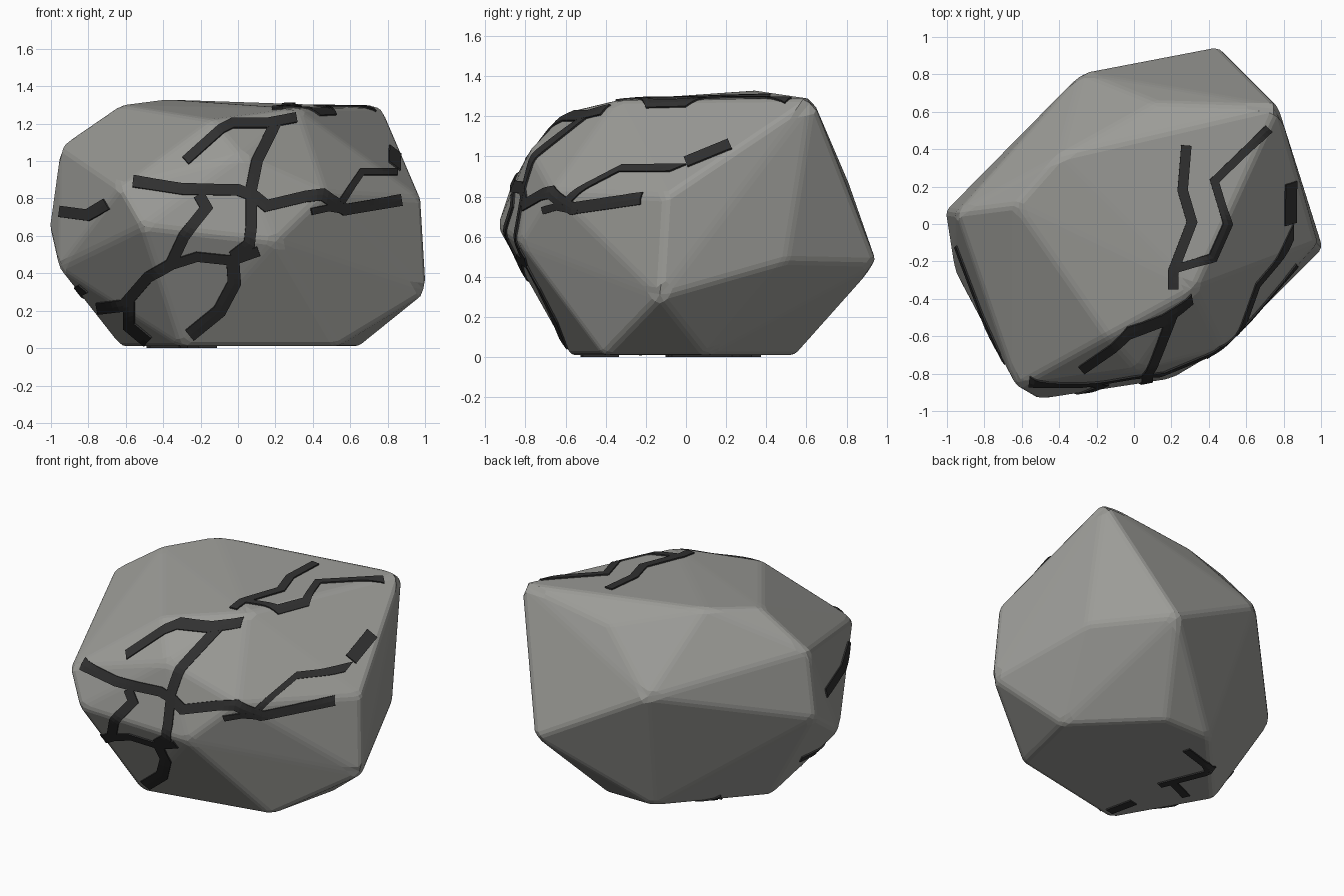
import bpy, bmesh
from mathutils import Vector
from mathutils.bvhtree import BVHTree

if "Cube" in bpy.data.objects:
    bpy.data.objects.remove(bpy.data.objects["Cube"])


def material(name, c):
    m = bpy.data.materials.new(name)
    m.diffuse_color = (*c, 1)
    m.use_nodes = True
    m.node_tree.nodes["Principled BSDF"].inputs["Base Color"].default_value = m.diffuse_color
    return m


def add_object(name, bm, mat):
    me = bpy.data.meshes.new(name)
    bm.to_mesh(me)
    me.materials.append(mat)
    ob = bpy.data.objects.new(name, me)
    bpy.context.collection.objects.link(ob)
    return ob


# boulder: convex hull of its corner points, with softened edges
corners = [
    (.77, .63, 1.29), (.32, -.35, 1.28), (-.4, .36, 1.33), (-.63, .1, 1.30),
    (-.14, -.6, 1.22), (.12, .65, 1.2), (-.28, .81, .87), (.45, .95, .47),
    (.79, .5, .48), (1.01, -.13, .3), (.98, -.1, .8), (.47, -.67, .83),
    (.2, -.83, .57), (-.51, -.94, .65), (-.63, -.87, .86), (.02, -.78, 1.03),
    (-.95, .06, 1.08), (-1.01, .07, .65), (-.96, -.25, .43),
    (.65, .1, .01), (.53, -.41, .01), (-.3, -.58, .01), (-.63, 0, .01),
    (-.14, .54, .01), (.2, .54, .01)]
bm = bmesh.new()
for c in corners:
    bm.verts.new(c)
hull = bmesh.ops.convex_hull(bm, input=bm.verts)
bmesh.ops.dissolve_limit(bm, angle_limit=0.02, verts=bm.verts, edges=bm.edges)
bmesh.ops.bevel(bm, geom=list(bm.edges), offset=.025, segments=2, profile=.5,
                affect='EDGES', clamp_overlap=True)
bmesh.ops.recalc_face_normals(bm, faces=bm.faces)
boulder = add_object("boulder", bm, material("stone", (.33, .33, .31)))
tree = BVHTree.FromBMesh(bm)

# view name -> map from drawing plane to ray start, and ray direction
views = {
    "front": (lambda a, b: Vector((a, -3, b)), Vector((0, 1, 0))),
    "right": (lambda a, b: Vector((3, a, b)), Vector((-1, 0, 0))),
    "left": (lambda a, b: Vector((-3, a, b)), Vector((1, 0, 0))),
    "top": (lambda a, b: Vector((a, b, 4)), Vector((0, 0, -1))),
    "bottom": (lambda a, b: Vector((a, b, -3)), Vector((0, 0, 1)))}
dark = material("crack_dark", (.03, .03, .03))


def crack(name, view, path, width):
    """Drape a mitred ribbon over the boulder along a drawn path."""
    start, ray = views[view]
    pts = [Vector(p) for p in path]
    dirs = [(q - p).normalized() for p, q in zip(pts, pts[1:])]
    sides = []
    for i in range(len(pts)):
        d = (dirs[max(i - 1, 0)] + dirs[min(i, len(dirs) - 1)]).normalized()
        k = max(.6, d.dot(dirs[min(i, len(dirs) - 1)]))
        sides.append(Vector((-d.y, d.x)) * width / 2 / k)
    cm = bmesh.new()
    prev = None
    for i in range(len(dirs)):
        n = max(2, int((pts[i + 1] - pts[i]).length / .025))
        for j in range(n + 1 if i == len(dirs) - 1 else n):
            p = pts[i].lerp(pts[i + 1], j / n)
            s = sides[i].lerp(sides[i + 1], j / n)
            row = []
            for k in (-1, 0, 1):
                q = p + s * k
                hit, nor, _, _ = tree.ray_cast(start(q.x, q.y), ray)
                if hit:
                    row.append(cm.verts.new(hit + nor * .009))
            if len(row) < 3:
                prev = None
                continue
            if prev:
                for k in (0, 1):
                    cm.faces.new((prev[k], row[k], row[k + 1], prev[k + 1]))
            prev = row
    bmesh.ops.delete(cm, geom=[v for v in cm.verts if not v.link_faces], context='VERTS')
    bmesh.ops.recalc_face_normals(cm, faces=cm.faces)
    # make every ribbon face outward from the rock
    for f in cm.faces:
        if f.normal.dot(f.calc_center_median() - Vector((0, 0, .65))) < 0:
            f.normal_flip()
    ob = add_object(name, cm, dark)
    mod = ob.modifiers.new("thickness", 'SOLIDIFY')
    mod.thickness = .014


# front cracks
crack("crack_upper", "front", [(-.28, 1.0), (-.09, 1.17), (-.03, 1.2), (.15, 1.2), (.31, 1.23)], .05)
crack("crack_vertical", "front", [(.2, 1.2), (.1, 1.0), (.07, .85), (.07, .65), (.06, .56), (-.03, .49)], .06)
crack("crack_lower", "front", [(-.03, .5), (-.02, .35), (-.1, .2), (-.26, .07)], .07)
crack("crack_across", "front", [(-.56, .89), (-.3, .85), (0, .845), (.09, .81), (.15, .76), (.36, .81),
                                (.45, .82), (.57, .74), (.87, .79)], .06)
crack("crack_stub", "front", [(.6, .73), (.48, .75), (.39, .73)], .035)
crack("crack_hook", "front", [(.55, .78), (.66, .94), (.85, .94)], .035)
crack("crack_diagonal", "front", [(-.21, .82), (-.17, .75), (-.29, .6), (-.36, .45), (-.48, .38),
                                  (-.61, .23), (-.78, .21)], .06)
crack("crack_foot", "front", [(-.58, .25), (-.58, .12), (-.46, .02)], .06)
crack("crack_middle", "front", [(-.38, .44), (-.22, .49), (-.03, .47), (.11, .52)], .05)
crack("crack_left", "front", [(-.95, .73), (-.8, .71), (-.7, .77)], .06)
# top cracks
crack("crack_top", "top", [(.28, .42), (.26, .18), (.31, .01), (.21, -.25), (.21, -.35)], .055)
crack("crack_top_branch", "top", [(.22, -.24), (.42, -.18), (.5, 0), (.43, .23), (.72, .51)], .045)
# side and underside cracks
crack("crack_right", "right", [(0, .97), (.22, 1.06)], .05)
crack("crack_side", "left", [(-.05, .28), (-.27, .32)], .04)
crack("crack_under", "bottom", [(-.27, -.08), (-.4, .24), (-.32, .29), (-.12, .35)], .05)
crack("crack_under_branch", "bottom", [(-.3, 0), (-.48, -.08)], .05)
crack("crack_under_front", "bottom", [(-.24, -.52), (-.28, -.34)], .06)
